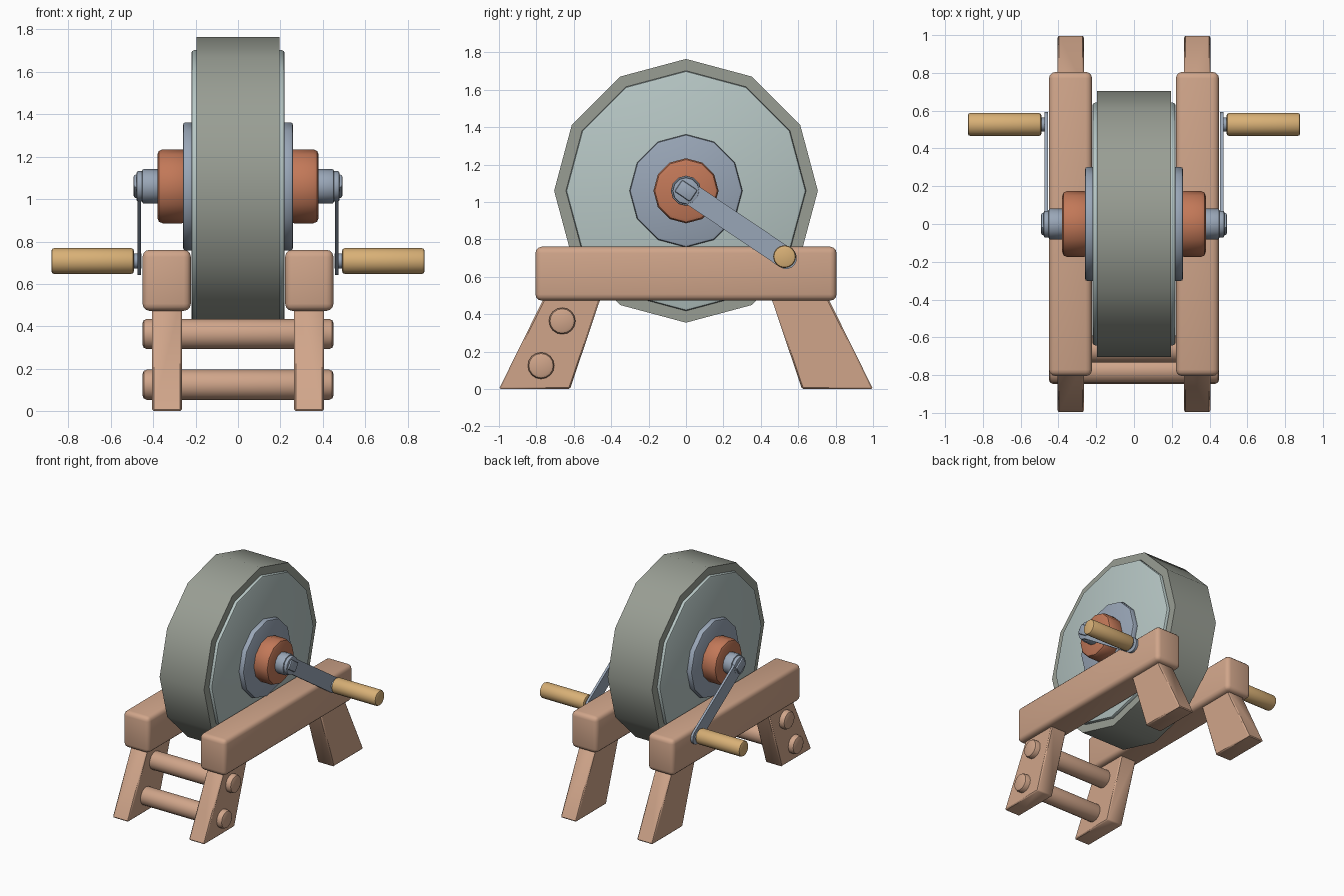
import bpy, bmesh, math
from mathutils import Matrix, Vector

if "Cube" in bpy.data.objects:
    bpy.data.objects.remove(bpy.data.objects["Cube"])


def material(name, rgb):
    lin = [((c / 255 + 0.055) / 1.055) ** 2.4 for c in rgb]
    m = bpy.data.materials.new(name)
    m.diffuse_color = (*lin, 1)
    m.use_nodes = True
    m.node_tree.nodes["Principled BSDF"].inputs["Base Color"].default_value = m.diffuse_color
    return m


WOOD = material("pale wood", (208, 165, 138))
STONE = material("grey stone", (153, 158, 148))
PLATE = material("pale plate", (182, 198, 196))
STEEL = material("blue steel", (153, 166, 183))
COPPER = material("copper", (194, 120, 88))
GRIP = material("yellow wood", (216, 176, 118))
AXLE_Z = 1.06


def finish(name, bm, mat, mirror=False, bevel=0.0, segments=2, angle=40):
    """Bevel, mark sharp edges by angle, and make the object."""
    bmesh.ops.recalc_face_normals(bm, faces=bm.faces)
    if bevel:
        edges = [e for e in bm.edges if e.calc_face_angle(0) > math.radians(45)]
        bmesh.ops.bevel(bm, geom=edges, offset=bevel, segments=segments,
                        profile=0.5, affect='EDGES', clamp_overlap=True)
    for f in bm.faces:
        f.smooth = True
    for e in bm.edges:
        e.smooth = e.calc_face_angle(0) < math.radians(angle)
    me = bpy.data.meshes.new(name)
    bm.to_mesh(me)
    bm.free()
    me.materials.append(mat)
    ob = bpy.data.objects.new(name, me)
    bpy.context.collection.objects.link(ob)
    if mirror:
        ob.modifiers.new("Mirror", 'MIRROR').use_mirror_merge = False
    return ob


def cylinder(name, x0, x1, r, y, z, mat, sides=12, **kw):
    """Cylinder along x with one vertex pointing up."""
    outline = [(y + r * math.sin(2 * math.pi * i / sides),
                z + r * math.cos(2 * math.pi * i / sides)) for i in range(sides)]
    return prism(name, outline, x0, x1, mat, **kw)


def prism(name, outline, x0, x1, mat, **kw):
    """Extrude a (y, z) outline along x."""
    bm = bmesh.new()
    face = bm.faces.new([bm.verts.new((x0, y, z)) for y, z in outline])
    ext = bmesh.ops.extrude_face_region(bm, geom=[face], use_keep_orig=True)
    moved = [v for v in ext["geom"] if isinstance(v, bmesh.types.BMVert)]
    bmesh.ops.translate(bm, verts=moved, vec=(x1 - x0, 0, 0))
    return finish(name, bm, mat, **kw)


# Wheel and its stacked side discs
cylinder("grinding_wheel", -0.195, 0.195, 0.705, 0, AXLE_Z, STONE)
cylinder("side_plate", 0.18, 0.22, 0.642, 0, AXLE_Z, PLATE, mirror=True, bevel=0.014)
cylinder("flange", 0.20, 0.26, 0.302, 0, AXLE_Z, STEEL, mirror=True, bevel=0.014)
cylinder("hub", 0.24, 0.38, 0.174, 0, AXLE_Z, COPPER, mirror=True, bevel=0.024)
cylinder("axle", 0.36, 0.452, 0.081, 0, AXLE_Z, STEEL, mirror=True, bevel=0.008)

# Crank arm: flat strap with rounded ends
END = Vector((0.535, -0.36))
tilt = math.atan2(END.y, END.x)
strap = []
for cy, cz, start in ((END.x, AXLE_Z + END.y, -90), (0, AXLE_Z, 90)):
    for i in range(9):
        a = tilt + math.radians(start + i * 22.5)
        strap.append((cy + 0.058 * math.cos(a), cz + 0.058 * math.sin(a)))
prism("crank_arm", strap, 0.456, 0.474, STEEL, mirror=True)

# Nut holding the arm
cylinder("washer", 0.44, 0.478, 0.072, 0, AXLE_Z, STEEL, mirror=True, bevel=0.008)
bm = bmesh.new()
bmesh.ops.create_cube(bm, size=1, matrix=Matrix.Translation((0.475, 0, AXLE_Z))
                      @ Matrix.Rotation(tilt, 4, 'X')
                      @ Matrix.Diagonal((0.034, 0.10, 0.075, 1)))
finish("crank_nut", bm, STEEL, mirror=True, bevel=0.01)

# Handles
cylinder("handle_pin", 0.455, 0.50, 0.036, 0.527, 0.708, STEEL, mirror=True)
cylinder("handle", 0.49, 0.88, 0.061, 0.527, 0.708, GRIP, sides=16, mirror=True, bevel=0.014)

# Frame: beams, splayed legs and front rungs
bm = bmesh.new()
bmesh.ops.create_cube(bm, size=1, matrix=Matrix.Translation((0.336, 0, 0.617))
                      @ Matrix.Diagonal((0.228, 1.61, 0.288, 1)))
finish("beam", bm, WOOD, mirror=True, bevel=0.034, segments=3)
for name, s in (("front_leg", -1), ("back_leg", 1)):
    leg = [(s * 1.0, 0), (s * 0.62, 0), (s * 0.445, 0.52), (s * 0.743, 0.52)]
    prism(name, leg, 0.265, 0.405, WOOD, mirror=True, bevel=0.008, segments=1)
cylinder("upper_rung", -0.45, 0.45, 0.071, -0.662, 0.364, WOOD, sides=16, bevel=0.02)
cylinder("lower_rung", -0.45, 0.45, 0.071, -0.775, 0.125, WOOD, sides=16, bevel=0.02)
